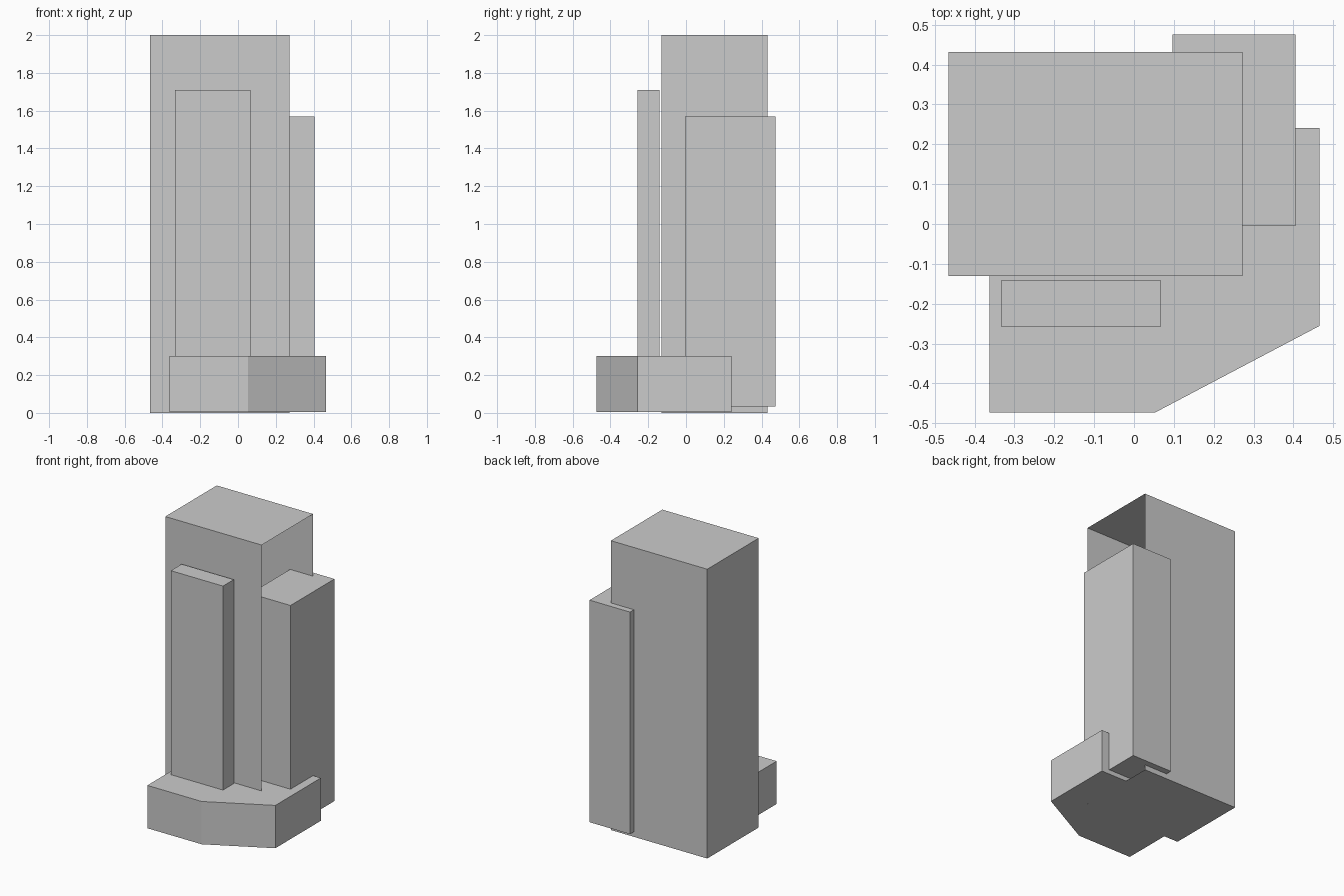
import bpy, bmesh
from mathutils import Vector

if "Cube" in bpy.data.objects:
    bpy.data.objects.remove(bpy.data.objects["Cube"])


def prism(name, outline, z0, z1, open_side=None):
    """Extrude a plan outline from z0 to z1; optionally leave one side open."""
    bm = bmesh.new()
    base = bm.faces.new([bm.verts.new((x, y, z0)) for x, y in outline])
    ext = bmesh.ops.extrude_face_region(bm, geom=[base], use_keep_orig=True)
    top = [v for v in ext["geom"] if isinstance(v, bmesh.types.BMVert)]
    bmesh.ops.translate(bm, verts=top, vec=(0, 0, z1 - z0))
    bmesh.ops.recalc_face_normals(bm, faces=bm.faces[:])
    if open_side:
        gone = [f for f in bm.faces if f.normal.dot(Vector(open_side)) > 0.99]
        bmesh.ops.delete(bm, geom=gone, context="FACES")
    mesh = bpy.data.meshes.new(name)
    bm.to_mesh(mesh)
    bm.free()
    obj = bpy.data.objects.new(name, mesh)
    bpy.context.collection.objects.link(obj)
    return obj


def rect(x0, x1, y0, y1):
    return [(x0, y0), (x1, y0), (x1, y1), (x0, y1)]


# Tall main block, its right side is open
prism("main_tower", rect(-0.465, 0.272, -0.13, 0.432), 0, 2, (1, 0, 0))

# Lower block passing through the open side
prism("side_tower", rect(0.096, 0.405, -0.005, 0.475), 0.035, 1.57)

# Thin slab standing just in front of the main block
prism("front_slab", rect(-0.333, 0.066, -0.258, -0.14), 0.035, 1.71)

# Low podium with one chamfered corner
prism("podium", [(-0.362, -0.473), (0.053, -0.473), (0.465, -0.256),
                 (0.465, 0.241), (-0.362, 0.241)], 0.004, 0.30)
